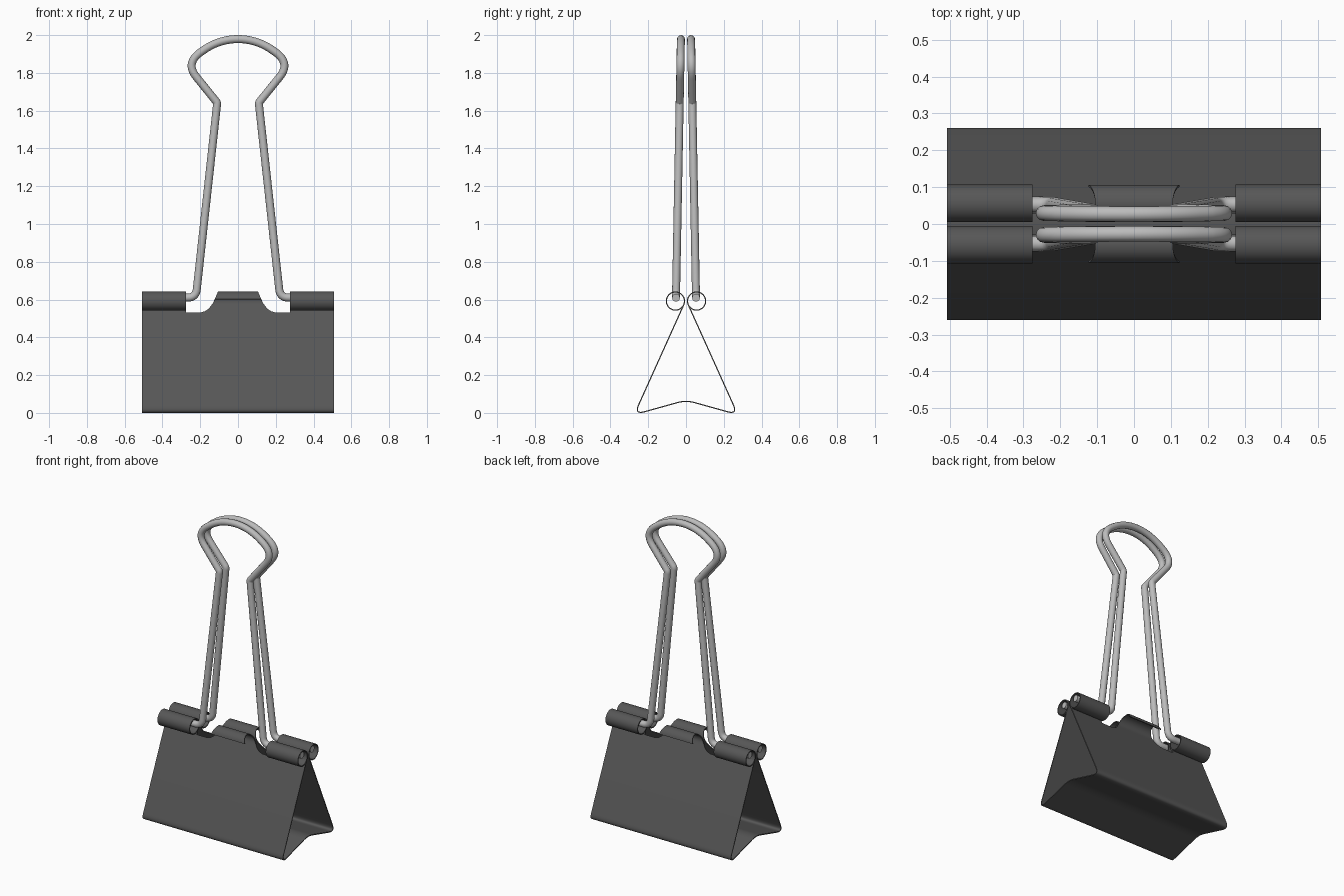
import bpy, math
from mathutils import Vector

if "Cube" in bpy.data.objects:
    bpy.data.objects.remove(bpy.data.objects["Cube"])

SHEET, WIRE = 0.006, 0.021       # sheet thickness, wire radius
HALF, NOTCH = 0.507, 0.275       # half length of the clip, outer edge of the notches
CUT = 0.53                       # height of the notch floor
ROLL_Y, ROLL_Z, ROLL_R = 0.056, 0.592, 0.048


def material(name, rgb):
    m = bpy.data.materials.new(name)
    m.diffuse_color = (*rgb, 1)
    m.use_nodes = True
    m.node_tree.nodes["Principled BSDF"].inputs["Base Color"].default_value = m.diffuse_color
    return m


black = material("black steel", (0.095, 0.095, 0.095))
silver = material("silver wire", (0.5, 0.5, 0.5))


def rounded(points, steps=10):
    """Round each (a, b, distance) corner of a path."""
    out = []
    for i, (a, b, d) in enumerate(points):
        p = Vector((a, b))
        if d == 0:
            out.append(p)
            continue
        start = p + (Vector(points[i - 1][:2]) - p).normalized() * d
        end = p + (Vector(points[i + 1][:2]) - p).normalized() * d
        for k in range(steps + 1):
            t = k / steps
            out.append(start * (1 - t) ** 2 + p * 2 * t * (1 - t) + end * t * t)
    return out


def finish(obj, mat):
    """Apply modifiers, assign the colour and smooth the curved faces."""
    obj.data.materials.append(mat)
    bpy.ops.object.select_all(action='DESELECT')
    bpy.context.view_layer.objects.active = obj
    obj.select_set(True)
    bpy.ops.object.convert(target='MESH')
    bpy.ops.object.shade_smooth_by_angle(angle=math.radians(35))


def sheet(name, strips):
    """Each strip is a (y, z) profile with functions of z for its two x edges."""
    verts, faces = [], []
    for profile, left, right in strips:
        base = len(verts)
        for y, z in profile:
            verts += [(left(z), y, z), (right(z), y, z)]
        for i in range(len(profile) - 1):
            k = base + 2 * i
            faces.append((k, k + 1, k + 3, k + 2))
    mesh = bpy.data.meshes.new(name)
    mesh.from_pydata(verts, [], faces)
    obj = bpy.data.objects.new(name, mesh)
    bpy.context.collection.objects.link(obj)
    mod = obj.modifiers.new("thickness", 'SOLIDIFY')
    mod.thickness = SHEET
    mod.offset = 0
    finish(obj, black)


def wall_y(z):
    return 0.003 + (0.592 - z) * 0.451


def roll(side, sweep):
    """Top of a wall followed by the curl that leaves it at a tangent."""
    start = math.radians(204)
    end_z = ROLL_Z + ROLL_R * math.sin(start)
    pts = [(wall_y(CUT + (end_z - CUT) * t / 6), CUT + (end_z - CUT) * t / 6) for t in range(6)]
    n = sweep // 8
    for i in range(n + 1):
        a = start - math.radians(sweep) * i / n
        pts.append((ROLL_Y + ROLL_R * math.cos(a), ROLL_Z + ROLL_R * math.sin(a)))
    return [(side * y, z) for y, z in pts]


def tab_width(z):
    table = [(0.53, 0.2), (0.537, 0.175), (0.55, 0.155), (0.58, 0.133), (0.6, 0.124), (0.645, 0.103)]
    for (z0, w0), (z1, w1) in zip(table, table[1:]):
        if z <= z1:
            return w0 + (w1 - w0) * (z - z0) / (z1 - z0)
    return table[-1][1]


# Folded triangular spring body
body = rounded([(-wall_y(CUT), CUT, 0), (-0.274, -0.009, 0.057), (0, 0.067, 0.045),
                (0.274, -0.009, 0.057), (wall_y(CUT), CUT, 0)])
sheet("spring_body", [(body, lambda z: -HALF, lambda z: HALF)])

# Four hinge rolls at the ends and two curled tabs in the middle
sheet("hinge_rolls", [(roll(s, 352), lambda z, a=a: a, lambda z, b=b: b)
                      for s in (-1, 1) for a, b in ((-HALF, -NOTCH), (NOTCH, HALF))])
sheet("center_tabs", [(roll(s, 192), lambda z: -tab_width(z), tab_width) for s in (-1, 1)])

# Wire handles: foot in the roll, leaning leg, pinched neck and arched loop
half = rounded([(0.5, 0.61, 0), (0.223, 0.61, 0.045), (0.11, 1.642, 0.01),
                (0.275, 1.846, 0.085), (0.202, 1.907, 0)])
for i in range(1, 11):
    a = math.radians(40 * (1 - i / 10))
    half.append(Vector((0.314 * math.sin(a), 1.665 + 0.314 * math.cos(a))))
outline = half + [Vector((-p.x, p.y)) for p in reversed(half[:-1])]

for side, name in ((-1, "front_handle"), (1, "back_handle")):
    curve = bpy.data.curves.new(name, 'CURVE')
    curve.dimensions = '3D'
    curve.bevel_depth = WIRE
    curve.bevel_resolution = 4
    curve.use_fill_caps = True
    spline = curve.splines.new('POLY')
    spline.points.add(len(outline) - 1)
    for point, p in zip(spline.points, outline):
        lean = 0.053 - 0.026 * (p.y - 0.61) / 1.37
        point.co = (p.x, side * lean, p.y, 1)
    handle = bpy.data.objects.new(name, curve)
    bpy.context.collection.objects.link(handle)
    finish(handle, silver)
